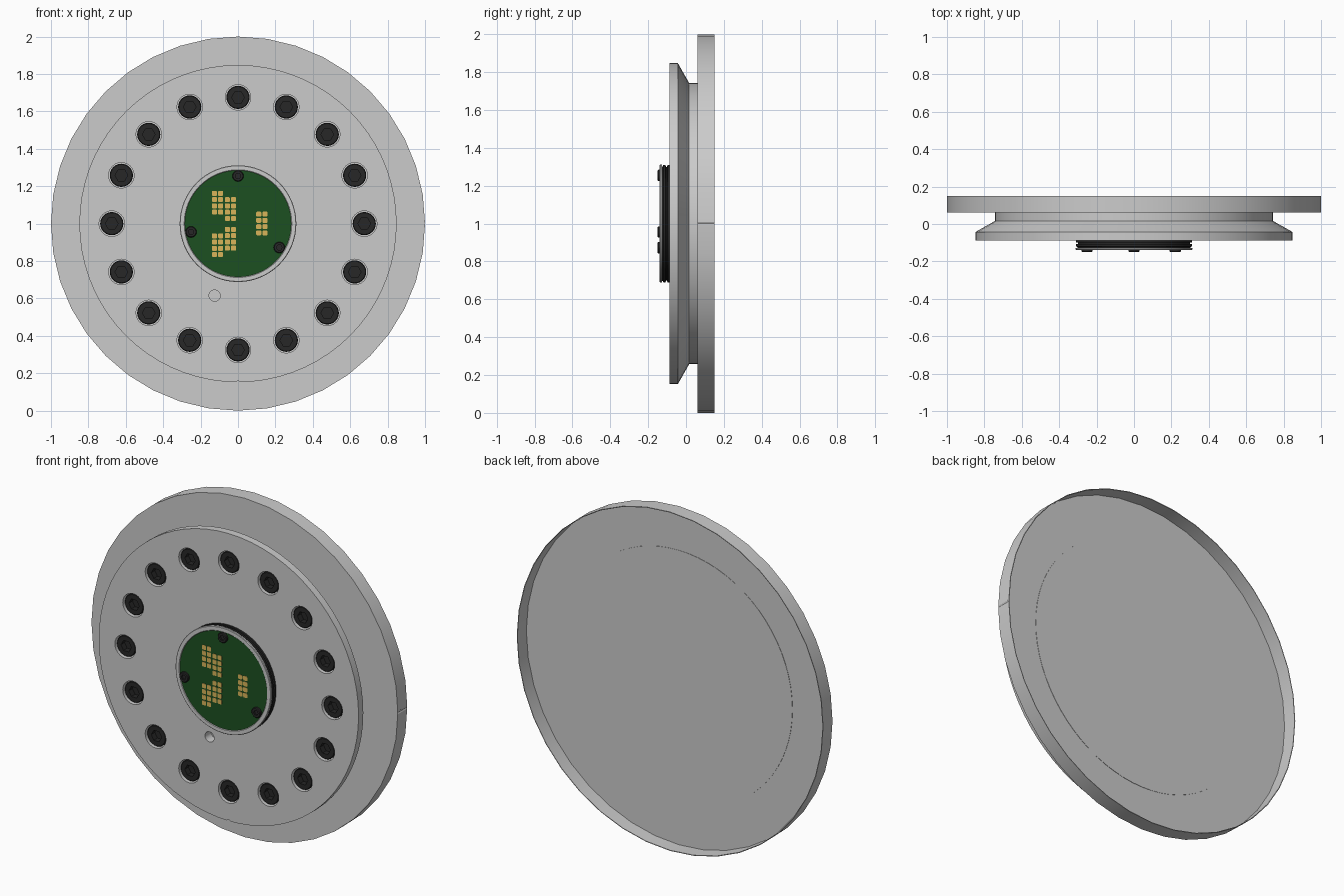
import bpy, bmesh
from math import cos, sin, pi, radians

if "Cube" in bpy.data.objects:
    bpy.data.objects.remove(bpy.data.objects["Cube"])

ZC = 1.0  # height of the central axis


def lathe(bm, profile, n, cx=0.0, cz=0.0, closed=False):
    """Turn (radius, y[, 'hex']) points about an axis along y."""
    rings = []
    for p in profile:
        ring = []
        for i in range(n):
            a = 2 * pi * i / n + pi / 2
            r = p[0]
            if len(p) > 2:
                r *= cos(pi / 6) / cos((a % (pi / 3)) - pi / 6)
            ring.append(bm.verts.new((cx + r * cos(a), p[1], ZC + cz + r * sin(a))))
        rings.append(ring)
    pairs = list(zip(rings, rings[1:]))
    if closed:
        pairs.append((rings[-1], rings[0]))
    else:
        bm.faces.new(rings[0])
        bm.faces.new(rings[-1])
    for a, b in pairs:
        for i in range(n):
            j = (i + 1) % n
            bm.faces.new((a[i], a[j], b[j], b[i]))


def finish(bm, name, colour=None):
    bmesh.ops.recalc_face_normals(bm, faces=bm.faces)
    me = bpy.data.meshes.new(name)
    bm.to_mesh(me)
    bm.free()
    ob = bpy.data.objects.new(name, me)
    bpy.context.collection.objects.link(ob)
    if colour:
        mat = bpy.data.materials.get(colour[0]) or bpy.data.materials.new(colour[0])
        mat.diffuse_color = colour[1]
        mat.use_nodes = True
        mat.node_tree.nodes["Principled BSDF"].inputs["Base Color"].default_value = mat.diffuse_color
        me.materials.append(mat)
    return ob


def turned(name, profile, n, colour=None, closed=False):
    bm = bmesh.new()
    lathe(bm, profile, n, closed=closed)
    return finish(bm, name, colour)


def smooth(ob):
    bpy.ops.object.select_all(action='DESELECT')
    ob.select_set(True)
    bpy.context.view_layer.objects.active = ob
    bpy.ops.object.shade_smooth_by_angle(angle=radians(30))


def cut(ob, cutter):
    mod = ob.modifiers.new("cut", 'BOOLEAN')
    mod.operation, mod.solver, mod.object = 'DIFFERENCE', 'EXACT', cutter
    bpy.context.view_layer.objects.active = ob
    bpy.ops.object.modifier_apply(modifier=mod.name)
    bpy.data.objects.remove(cutter)


BLACK = ("black", (0.02, 0.02, 0.02, 1))
GREEN = ("board_green", (0.012, 0.08, 0.015, 1))
GOLD = ("gold", (0.7, 0.46, 0.1, 1))

bolts = [(0.675 * cos(k * pi / 8), 0.675 * sin(k * pi / 8)) for k in range(16)]

# outer ring: thin-walled cup open at the back, small groove on the rim
ring = turned("outer_ring", [(0.739, 0.062), (1.0, 0.062), (1.0, 0.15), (0.996, 0.15),
                             (0.996, 0.066), (0.739, 0.066)], 40, closed=True)
bm = bmesh.new()
lathe(bm, [(0.016, 0.0), (0.016, 0.2)], 12, 1.013, 0.0)
cut(ring, finish(bm, "notch_cutter"))
smooth(ring)

# hub with conical flange, bolt recesses, pin hole and rim notch
hub = turned("hub", [(0.848, -0.087), (0.848, -0.043), (0.742, 0.017), (0.742, 0.068)], 72)
bm = bmesh.new()
for x, z in bolts:
    lathe(bm, [(0.068, -0.2), (0.068, -0.01)], 24, x, z)
lathe(bm, [(0.03, -0.2), (0.03, -0.03)], 20, -0.125, -0.385)
lathe(bm, [(0.015, -0.2), (0.015, 0.01)], 12, 0, -0.856)
cut(hub, finish(bm, "hub_cutter"))
smooth(hub)

# socket head bolts
bm = bmesh.new()
for x, z in bolts:
    lathe(bm, [(0.062, -0.008), (0.062, -0.074), (0.058, -0.079), (0.034, -0.079, 'hex'),
               (0.034, -0.045, 'hex')], 24, x, z)
smooth(finish(bm, "bolts", BLACK))

# connector: grooved black core with a grey front rim
smooth(turned("connector_core", [(0.31, -0.086), (0.31, -0.098), (0.3, -0.1), (0.3, -0.106),
                                 (0.31, -0.108), (0.31, -0.12), (0.302, -0.122),
                                 (0.302, -0.128)], 64, BLACK))
smooth(turned("connector_rim", [(0.312, -0.127), (0.312, -0.136), (0.309, -0.139),
                                (0.288, -0.139), (0.285, -0.136), (0.285, -0.127)], 64, closed=True))
smooth(turned("circuit_board", [(0.286, -0.127), (0.286, -0.136)], 64, GREEN))

# three small board screws
bm = bmesh.new()
for deg in (90, 190, 330):
    a = radians(deg)
    lathe(bm, [(0.03, -0.13), (0.03, -0.146), (0.026, -0.15), (0.015, -0.15, 'hex'),
               (0.015, -0.14, 'hex')], 24, 0.255 * cos(a), 0.255 * sin(a))
smooth(finish(bm, "board_screws", BLACK))

# gold contact pads: column x, top row z, four rows each
bm = bmesh.new()
h, c = 0.0135, 0.004
outline = [(-h, c - h), (c - h, -h), (h - c, -h), (h, c - h),
           (h, h - c), (h - c, h), (c - h, h), (-h, h - c)]
for x, top in ((-0.126, 0.162), (-0.093, 0.162), (-0.057, 0.128), (-0.024, 0.128),
               (-0.126, -0.065), (-0.093, -0.065), (-0.057, -0.031), (-0.024, -0.031),
               (0.111, 0.051), (0.144, 0.051)):
    for row in range(4):
        z = ZC + top - row * 0.0335
        lo, hi = [[bm.verts.new((x + u, y, z + v)) for u, v in outline] for y in (-0.135, -0.138)]
        bm.faces.new(hi)
        bm.faces.new(lo)
        for i in range(8):
            j = (i + 1) % 8
            bm.faces.new((lo[i], lo[j], hi[j], hi[i]))
finish(bm, "contact_pads", GOLD)
